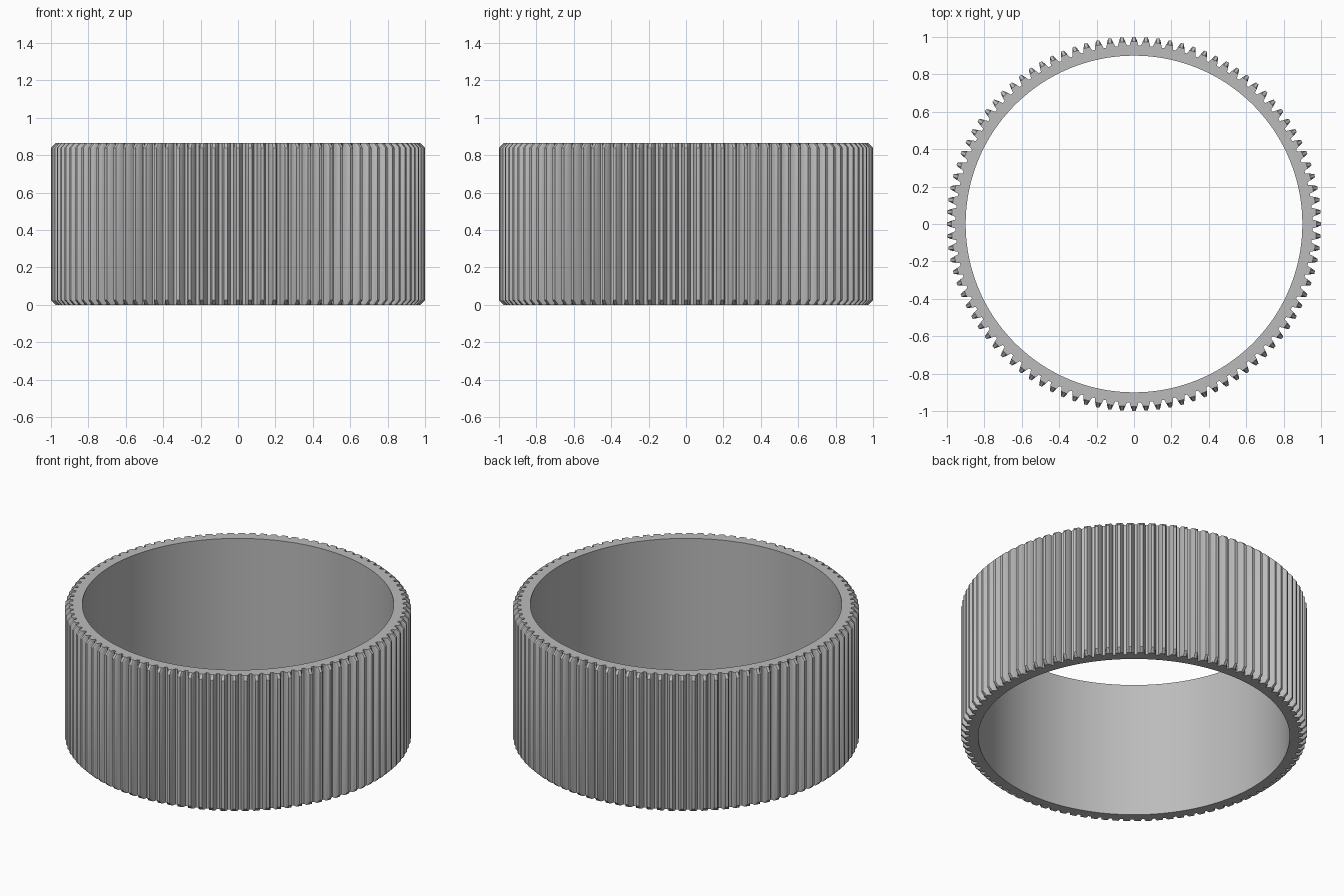
import bpy, bmesh, math

cube = bpy.data.objects.get("Cube")
if cube:
    bpy.data.objects.remove(cube, do_unlink=True)

TEETH = 96
HEIGHT = 0.865
CHAMFER = 0.025
BORE = 0.90
TIP = 1.0
MODULE = 2 * TIP / (TEETH + 2)
PITCH = MODULE * TEETH / 2
ROOT = PITCH - 1.25 * MODULE
CUT = TIP - CHAMFER          # tooth radius left at the chamfered ends
PRESSURE = math.radians(20)


def involute(a):
    return math.tan(a) - a


def half_angle(r):
    """Half the angular thickness of an involute tooth at radius r."""
    base = PITCH * math.cos(PRESSURE)
    return math.pi / (2 * TEETH) + involute(PRESSURE) - involute(math.acos(base / r))


# One tooth: root, flank, tip, flank, root
flank = [ROOT, ROOT + 0.008, CUT, (CUT + TIP) / 2, TIP]
tooth = [(r, -half_angle(r)) for r in flank]
tooth += [(r, half_angle(r)) for r in reversed(flank)]
outline = [(r, a + 2 * math.pi * i / TEETH) for i in range(TEETH) for r, a in tooth]

bm = bmesh.new()


def ring(points, z, limit=TIP):
    return [bm.verts.new((min(r, limit) * math.cos(a), min(r, limit) * math.sin(a), z))
            for r, a in points]


def bridge(lower, upper):
    n = len(lower)
    for i in range(n):
        j = (i + 1) % n
        bm.faces.new((lower[i], lower[j], upper[j], upper[i]))


# Toothed outer wall, with the tips chamfered at both ends
levels = [ring(outline, 0, CUT), ring(outline, CHAMFER),
          ring(outline, HEIGHT - CHAMFER), ring(outline, HEIGHT, CUT)]
for lower, upper in zip(levels, levels[1:]):
    bridge(lower, upper)

# Smooth bore, two segments per tooth
bore_points = [(BORE, math.pi * (k - 0.5) / TEETH) for k in range(2 * TEETH)]
bore_low, bore_high = ring(bore_points, 0), ring(bore_points, HEIGHT)
bridge(bore_high, bore_low)

# Flat end faces: a sector under each tooth and one under each gap
count = len(tooth)
for outer, inner, flip in ((levels[0], bore_low, True), (levels[-1], bore_high, False)):
    for i in range(TEETH):
        edge = outer[i * count:(i + 1) * count]
        following = outer[((i + 1) * count) % len(outer)]
        a, b = inner[2 * i], inner[2 * i + 1]
        c = inner[(2 * i + 2) % len(inner)]
        for loop in ([a] + edge + [b],
                     [b, edge[-1], following, c]):
            bm.faces.new(loop[::-1] if flip else loop)

bmesh.ops.recalc_face_normals(bm, faces=bm.faces[:])
mesh = bpy.data.meshes.new("toothed_ring")
bm.to_mesh(mesh)
bm.free()
gear = bpy.data.objects.new("toothed_ring", mesh)
bpy.context.collection.objects.link(gear)

# Plain grey metal
grey = bpy.data.materials.new("grey_metal")
grey.use_nodes = True
color = (0.5, 0.5, 0.5, 1)
grey.diffuse_color = color
grey.node_tree.nodes["Principled BSDF"].inputs["Base Color"].default_value = color
mesh.materials.append(grey)

bpy.context.view_layer.objects.active = gear
gear.select_set(True)
bpy.ops.object.shade_smooth_by_angle(angle=math.radians(20))
